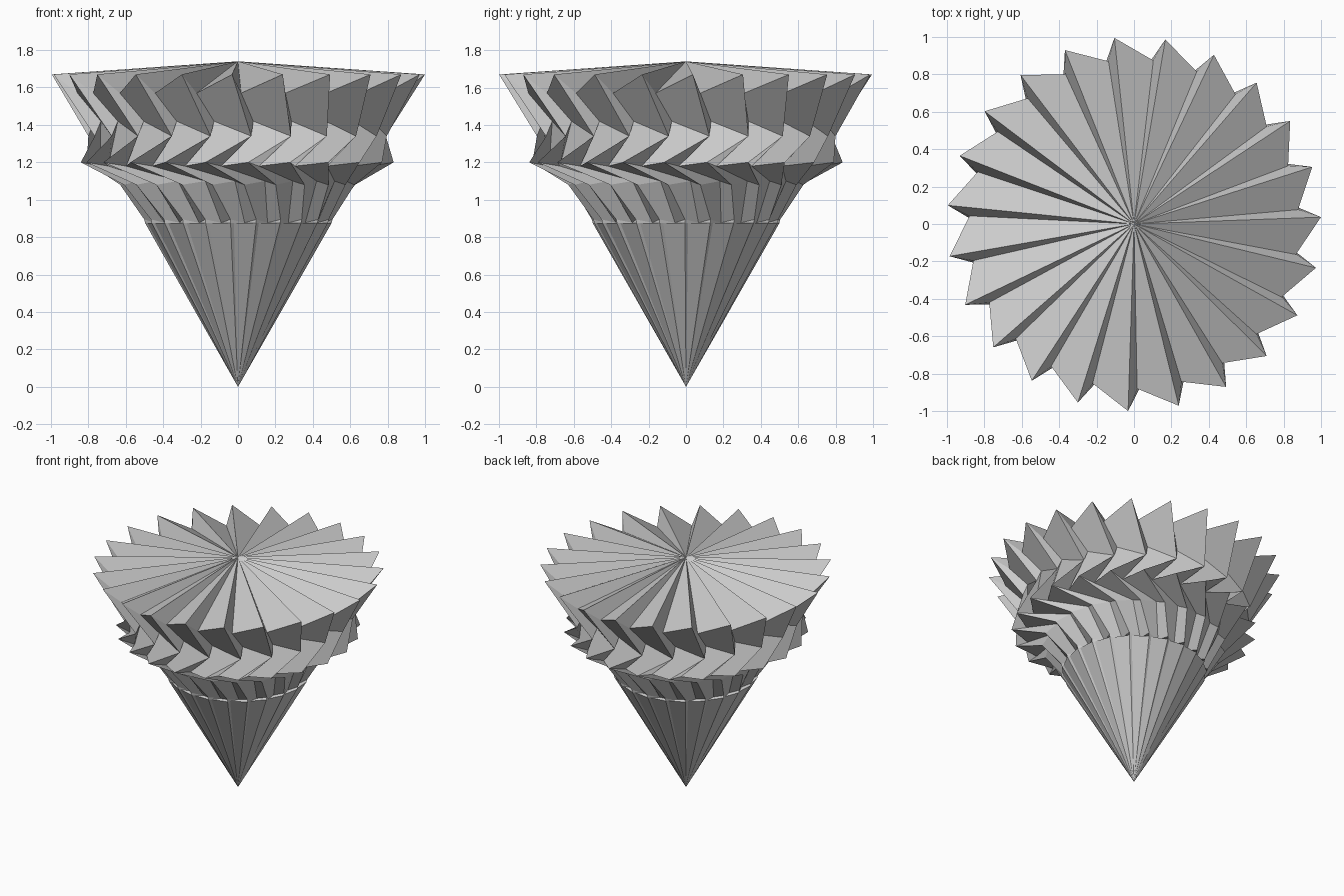
import bpy
import bmesh
from math import radians, cos, sin, tau

cube = bpy.data.objects.get("Cube")
if cube:
    bpy.data.objects.remove(cube, do_unlink=True)

TEETH = 23

# Single plain grey
grey = bpy.data.materials.new("plain grey")
grey.use_nodes = True
colour = (0.6, 0.6, 0.6, 1)
grey.diffuse_color = colour
grey.node_tree.nodes["Principled BSDF"].inputs["Base Color"].default_value = colour

# Saw-tooth rings, bottom to top:
# tip radius, tip height, tip angle, valley radius, valley height, valley angle offset
RINGS = [
    (0.50, 0.875, 15, 0.49, 0.875, 2),
    (0.505, 0.895, 15, 0.46, 0.877, 9),
    (0.63, 1.08, 7, 0.59, 1.10, 11),
    (0.84, 1.20, -8, 0.74, 1.18, 5),
    (0.80, 1.34, 9, 0.77, 1.42, 1),
    (1.00, 1.67, 2.1, 0.88, 1.57, 2.9),
]


def saw_ring(bm, tip_r, tip_z, turn, valley_r, valley_z, offset):
    """Ring of alternating tips and valleys."""
    verts = []
    for k in range(TEETH):
        a = radians(turn) + tau * k / TEETH
        b = a + radians(offset)
        verts.append(bm.verts.new((tip_r * cos(a), tip_r * sin(a), tip_z)))
        verts.append(bm.verts.new((valley_r * cos(b), valley_r * sin(b), valley_z)))
    return verts


bm = bmesh.new()
rings = [saw_ring(bm, *ring) for ring in RINGS]
bottom = bm.verts.new((0, 0, 0))
apex = bm.verts.new((0, 0, 1.74))
count = 2 * TEETH

for i in range(count):
    j = (i + 1) % count
    # Pointed lower cone and pleated cap
    bm.faces.new((bottom, rings[0][j], rings[0][i]))
    bm.faces.new((apex, rings[-1][i], rings[-1][j]))
    # Twisted bands between the rings
    for low, high in zip(rings, rings[1:]):
        bm.faces.new((low[i], low[j], high[j], high[i]))

mesh = bpy.data.meshes.new("pleated_top")
bm.to_mesh(mesh)
bm.free()
mesh.materials.append(grey)
body = bpy.data.objects.new("pleated_top", mesh)
bpy.context.collection.objects.link(body)
